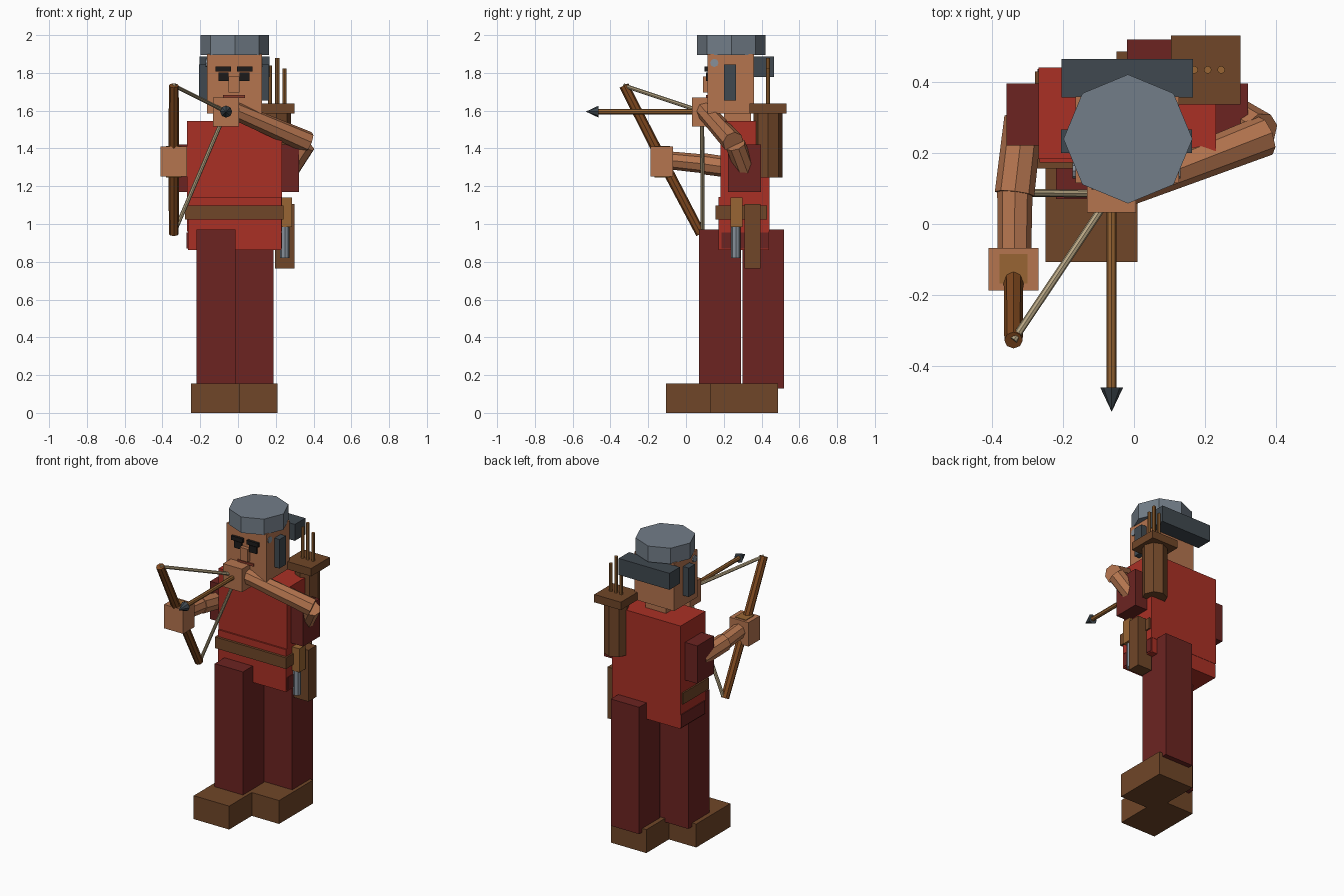
import bpy
from mathutils import Vector


def mat(name, hexcode):
    # sRGB hex to linear viewport colour
    m = bpy.data.materials.new(name)
    c = [int(hexcode[i:i + 2], 16) / 255 for i in (0, 2, 4)]
    m.diffuse_color = [((v + 0.055) / 1.055) ** 2.4 for v in c] + [1]
    return m


SKIN = mat("skin", "B5754F")
RED = mat("red_cloth", "AA3025")
MAROON = mat("maroon_cloth", "6C2421")
LEATHER = mat("leather", "704628")
WOOD = mat("bow_wood", "80491F")
LIGHT_WOOD = mat("light_wood", "986533")
CORD = mat("cord", "B5A482")
HAT = mat("hat_grey", "727D88")
SLATE = mat("slate", "404950")
STEEL = mat("steel", "86909A")
BLACK = mat("black", "1C1A1A")
LIP = mat("lip", "8A3D2C")


def box(name, x, y, z, m):
    # box from (min, max) ranges on each axis
    bpy.ops.mesh.primitive_cube_add(size=1, location=[(a + b) / 2 for a, b in (x, y, z)])
    o = bpy.context.object
    o.scale = [b - a for a, b in (x, y, z)]
    o.name = name
    o.data.materials.append(m)
    return o


def rod(name, p, q, r1, r2, m, sides=8):
    # tapered prism running from p to q
    p, q = Vector(p), Vector(q)
    bpy.ops.mesh.primitive_cone_add(vertices=sides, radius1=r1, radius2=r2,
                                    depth=(q - p).length, location=(p + q) / 2)
    o = bpy.context.object
    o.rotation_euler = (q - p).to_track_quat('Z', 'Y').to_euler()
    o.name = name
    o.data.materials.append(m)
    return o


# Legs and boots, left one stepping forward
for side, x0, y0, bx, by in (("left", -0.22, 0.07, -0.25, -0.107),
                             ("right", -0.02, 0.30, -0.05, 0.13)):
    box(side + "_leg", (x0, x0 + 0.207), (y0, y0 + 0.22), (0.13, 0.97), MAROON)
    box(side + "_boot", (bx, bx + 0.26), (by, by + 0.357), (0, 0.155), LEATHER)

# Torso, tunic skirt, hips, belt
box("torso", (-0.27, 0.232), (0.183, 0.442), (0.96, 1.545), RED)
box("tunic_skirt", (-0.266, 0.23), (0.173, 0.44), (0.862, 1.143), RED)
box("hips", (-0.272, 0.234), (0.187, 0.438), (0.87, 0.955), MAROON)
box("belt", (-0.28, 0.242), (0.157, 0.43), (1.024, 1.098), LEATHER)

# Neck and head
box("neck", (-0.095, 0.055), (0.2, 0.345), (1.5, 1.62), SKIN)
box("head", (-0.165, 0.127), (0.115, 0.36), (1.585, 1.9), SKIN)
box("nose", (-0.05, 0.008), (0.09, 0.125), (1.695, 1.78), SKIN)
box("mouth", (-0.08, 0.037), (0.107, 0.12), (1.667, 1.683), LIP)
for side, s in (("left", -1), ("right", 1)):
    cx = -0.021
    bx, ex = cx + s * 0.057, cx + s * 0.055
    box(side + "_eyebrow", (bx - 0.042, bx + 0.042), (0.098, 0.12), (1.807, 1.834), BLACK)
    box(side + "_eye", (ex - 0.027, ex + 0.027), (0.105, 0.12), (1.757, 1.802), BLACK)
    gx = cx + s * 0.163
    box(side + "_ear_guard", (gx - 0.022, gx + 0.022), (0.2, 0.266), (1.653, 1.845), SLATE)
    tx = cx + s * 0.144
    rod(side + "_temple_stud", (tx, 0.15, 1.853), (tx + s * 0.008, 0.15, 1.853), 0.022, 0.022, STEEL)

# Hat and back band
rod("hat", (-0.017, 0.24, 1.895), (-0.017, 0.24, 2.0), 0.182, 0.182, HAT).rotation_euler = (0, 0, 0)
box("hat_back_band", (-0.205, 0.167), (0.357, 0.466), (1.777, 1.886), SLATE)

# Sleeves
box("left_sleeve", (-0.36, -0.2), (0.222, 0.396), (1.17, 1.42), MAROON)
box("right_sleeve", (0.16, 0.322), (0.222, 0.396), (1.17, 1.42), MAROON)

# Left arm holding the bow
rod("left_upper_arm", (-0.312, 0.3, 1.29), (-0.337, 0.085, 1.32), 0.054, 0.056, SKIN)
rod("left_forearm", (-0.336, 0.1, 1.318), (-0.338, -0.12, 1.34), 0.05, 0.047, SKIN)
box("left_hand", (-0.41, -0.27), (-0.188, -0.068), (1.252, 1.41), SKIN)
box("bow_grip", (-0.38, -0.3), (-0.168, -0.084), (1.247, 1.414), LIGHT_WOOD)

# Right arm drawing the string
rod("right_upper_arm", (0.27, 0.315, 1.28), (0.358, 0.262, 1.42), 0.052, 0.054, SKIN)
rod("right_forearm", (-0.04, 0.09, 1.61), (0.37, 0.25, 1.432), 0.047, 0.058, SKIN)
box("right_hand", (-0.133, 0.006), (0.033, 0.15), (1.517, 1.67), SKIN)

# Bow limbs and string
top, mid, low = (-0.34, -0.328, 1.733), (-0.34, -0.128, 1.34), (-0.34, 0.078, 0.948)
nock = (-0.064, 0.085, 1.595)
rod("bow_upper_limb", mid, top, 0.028, 0.026, WOOD)
rod("bow_lower_limb", mid, low, 0.028, 0.026, WOOD)
rod("bow_upper_string", top, nock, 0.011, 0.011, CORD)
rod("bow_lower_string", (-0.335, 0.088, 0.96), nock, 0.011, 0.011, CORD)

# Nocked arrow
rod("arrow_shaft", nock, (-0.063, -0.465, 1.595), 0.014, 0.014, LIGHT_WOOD)
rod("arrow_head", (-0.063, -0.462, 1.595), (-0.063, -0.53, 1.595), 0.032, 0, SLATE)

# Quiver with spare arrows
rod("quiver_body", (0.204, 0.435, 1.245), (0.204, 0.435, 1.6), 0.077, 0.077, LEATHER).rotation_euler = (0, 0, 0)
box("quiver_rim", (0.105, 0.3), (0.337, 0.532), (1.585, 1.637), LEATHER)
for i, (x, h) in enumerate(((0.17, 1.84), (0.208, 1.878), (0.246, 1.822))):
    rod(f"spare_arrow_{i + 1}", (x, 0.435, 1.5), (x, 0.435, h), 0.011, 0.011, LIGHT_WOOD)

# Knife and pouch at the right hip
box("knife_handle", (0.225, 0.285), (0.235, 0.3), (0.983, 1.14), LIGHT_WOOD)
rod("knife_blade", (0.248, 0.264, 0.82), (0.248, 0.264, 0.985), 0.025, 0.025, STEEL)
box("hip_sheath", (0.195, 0.299), (0.31, 0.395), (0.765, 1.105), LEATHER)
